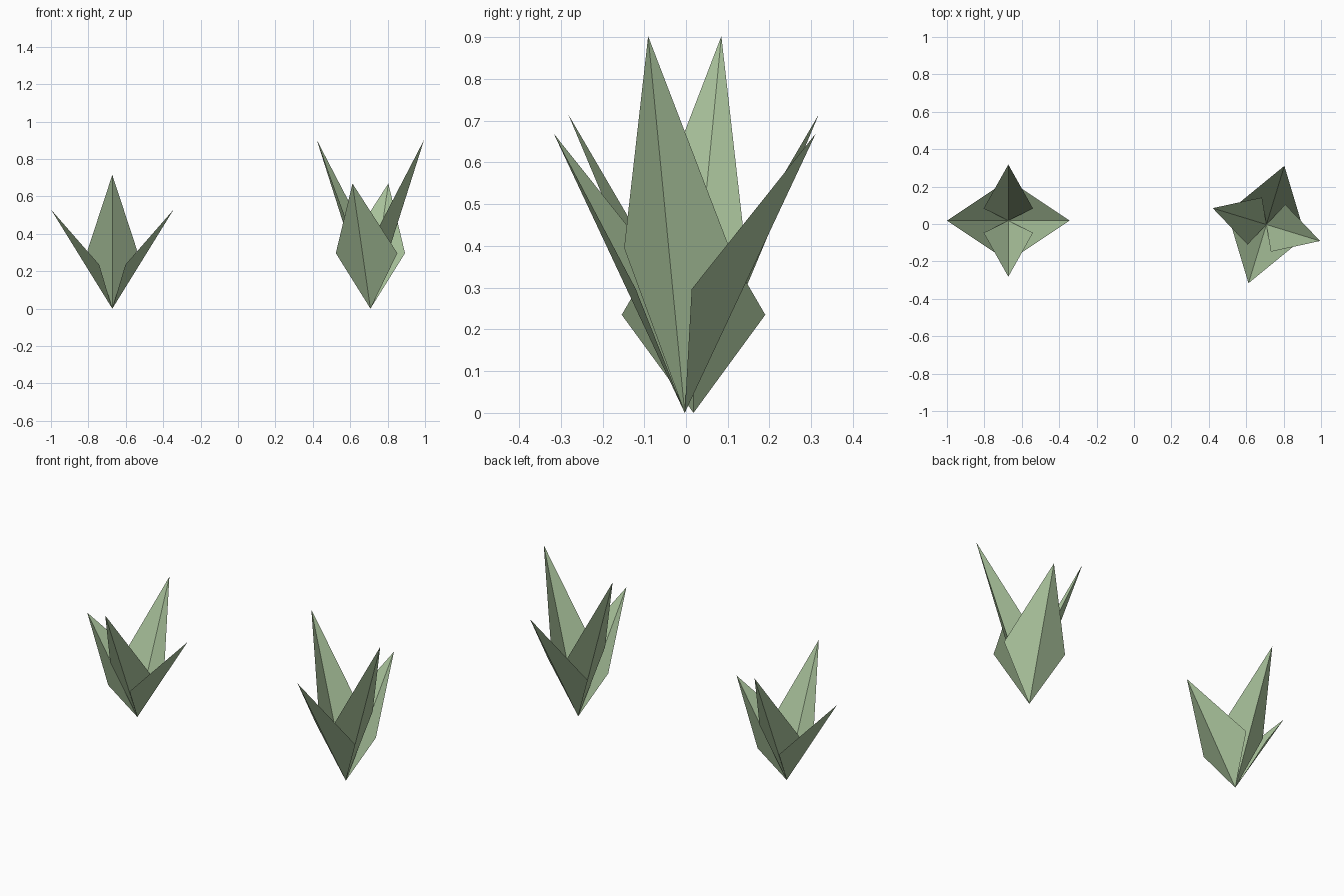
import bpy
from math import radians
from mathutils import Matrix, Vector

cube = bpy.data.objects.get("Cube")
if cube:
    bpy.data.objects.remove(cube, do_unlink=True)

# Single leaf colour
leaf = bpy.data.materials.new("leaf_green")
leaf.use_nodes = True
colour = (0.41, 0.56, 0.34, 1)
leaf.diffuse_color = colour
bsdf = leaf.node_tree.nodes["Principled BSDF"]
bsdf.inputs["Base Color"].default_value = colour
bsdf.inputs["Roughness"].default_value = 0.9


def blade(name, reach, height, side_out, side_width, side_height, turn, place):
    """Creased leaf leaning along +x, then turned and placed in its tuft."""
    points = [
        (0, 0, 0),                             # root
        (side_out, -side_width, side_height),  # one shoulder
        (reach, 0, height),                    # tip
        (side_out, side_width, side_height),   # other shoulder
    ]
    spin = Matrix.Rotation(turn, 4, "Z")
    mesh = bpy.data.meshes.new(name)
    mesh.from_pydata([place @ spin @ Vector(p) for p in points], [],
                     [(0, 2, 1), (0, 3, 2)])
    mesh.materials.append(leaf)
    bpy.context.collection.objects.link(bpy.data.objects.new(name, mesh))


def tuft(name, x, y, turn, stretch):
    """Two low wide blades and two tall narrow ones from a shared root."""
    place = (Matrix.Translation((x, y, 0))
             @ Matrix.Rotation(radians(turn), 4, "Z")
             @ Matrix.Diagonal((1, 1, stretch, 1)))
    for i in range(2):
        half = radians(180 * i)
        blade(f"{name}_low_blade_{i + 1}", 0.328, 0.53,
              0.07, 0.172, 0.235, half, place)
        blade(f"{name}_tall_blade_{i + 1}", 0.30, 0.715,
              0.065, 0.132, 0.313, half + radians(90), place)


tuft("short_tuft", -0.672, 0.018, 0, 1)
tuft("tall_tuft", 0.708, -0.003, 73, 1.262)
